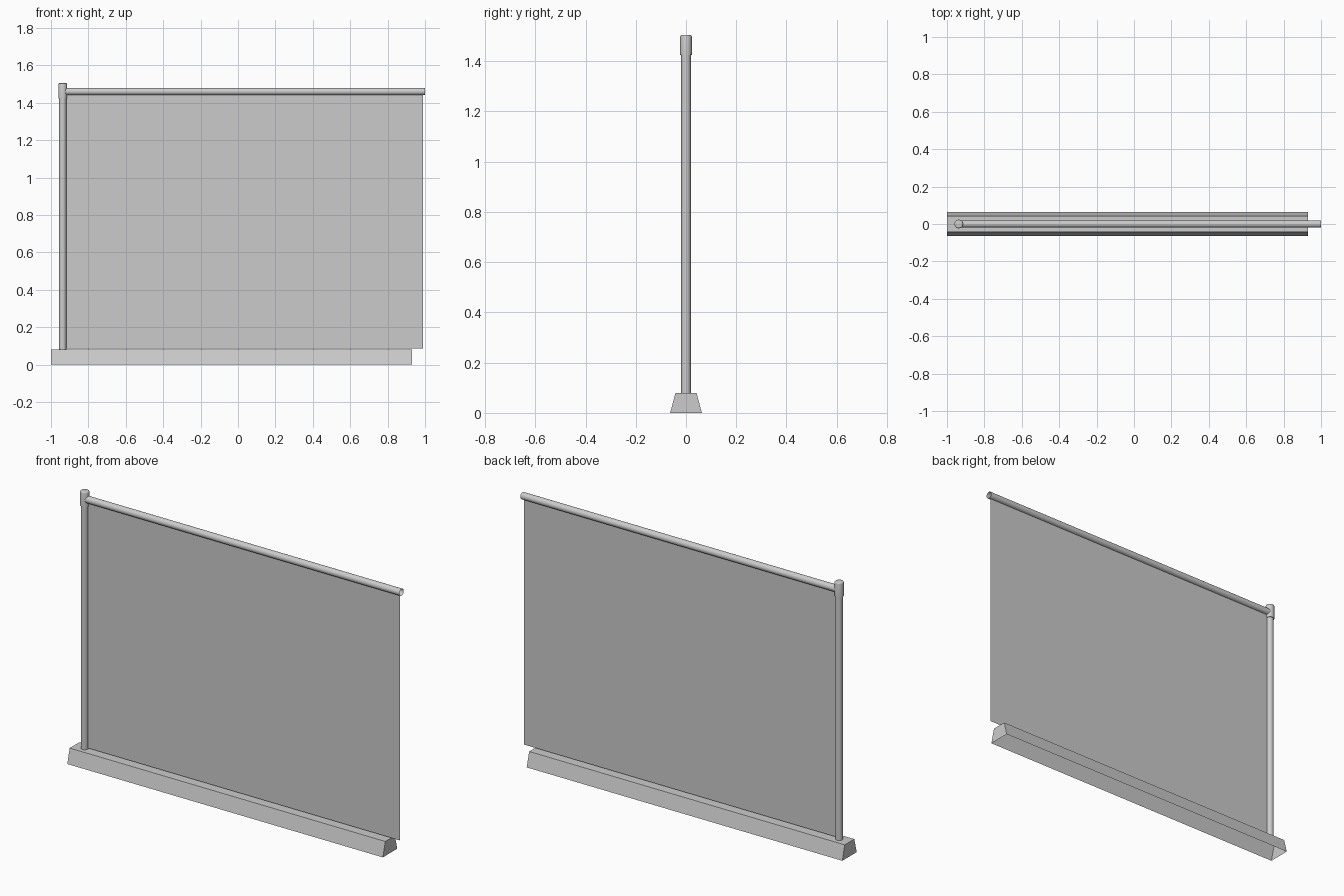
import bpy, bmesh, math
from mathutils import Matrix

if "Cube" in bpy.data.objects:
    bpy.data.objects.remove(bpy.data.objects["Cube"])

def finish(name, bm, smooth=False):
    me = bpy.data.meshes.new(name)
    bm.to_mesh(me)
    bm.free()
    ob = bpy.data.objects.new(name, me)
    bpy.context.collection.objects.link(ob)
    if smooth:
        bpy.context.view_layer.objects.active = ob
        ob.select_set(True)
        bpy.ops.object.shade_smooth_by_angle(angle=math.radians(35))
        ob.select_set(False)
    return ob

def tube(name, radius, start, length, axis='Z', capped=True, bevel_top=0):
    """Cylinder growing from start along +Z or +X."""
    bm = bmesh.new()
    bmesh.ops.create_cone(bm, cap_ends=capped, segments=32, radius1=radius,
                          radius2=radius, depth=length,
                          matrix=Matrix.Translation((0, 0, length / 2)))
    if bevel_top:
        rim = [e for e in bm.edges if all(v.co.z > length - 1e-4 for v in e.verts)]
        bmesh.ops.bevel(bm, geom=rim, offset=bevel_top, segments=3,
                        profile=0.5, affect='EDGES')
    if axis == 'X':
        bm.transform(Matrix.Rotation(math.pi / 2, 4, 'Y'))
    bm.transform(Matrix.Translation(start))
    return finish(name, bm, True)

# base: long trapezoid housing, open underneath
bm = bmesh.new()
profile = [(-0.063, 0), (-0.042, 0.08), (0.042, 0.08), (0.063, 0)]
left = [bm.verts.new((-1.0, y, z)) for y, z in profile]
right = [bm.verts.new((0.93, y, z)) for y, z in profile]
for i in range(3):
    bm.faces.new((left[i], right[i], right[i + 1], left[i + 1]))
bm.faces.new(left)
bm.faces.new(right[::-1])
bmesh.ops.recalc_face_normals(bm, faces=bm.faces)
finish("base_housing", bm)

# upright post with its cap
tube("support_post", 0.019, (-0.937, 0, 0.078), 1.36)
tube("post_cap", 0.023, (-0.937, 0, 1.424), 0.081, bevel_top=0.006)

# hollow top rail
tube("top_rail", 0.019, (-0.93, 0, 1.46), 1.93, axis='X', capped=False)

# thin screen sheet
bm = bmesh.new()
corners = [(-0.93, 0.086), (0.99, 0.086), (0.99, 1.443), (-0.93, 1.443)]
bm.faces.new([bm.verts.new((x, 0, z)) for x, z in corners])
finish("screen_sheet", bm)
